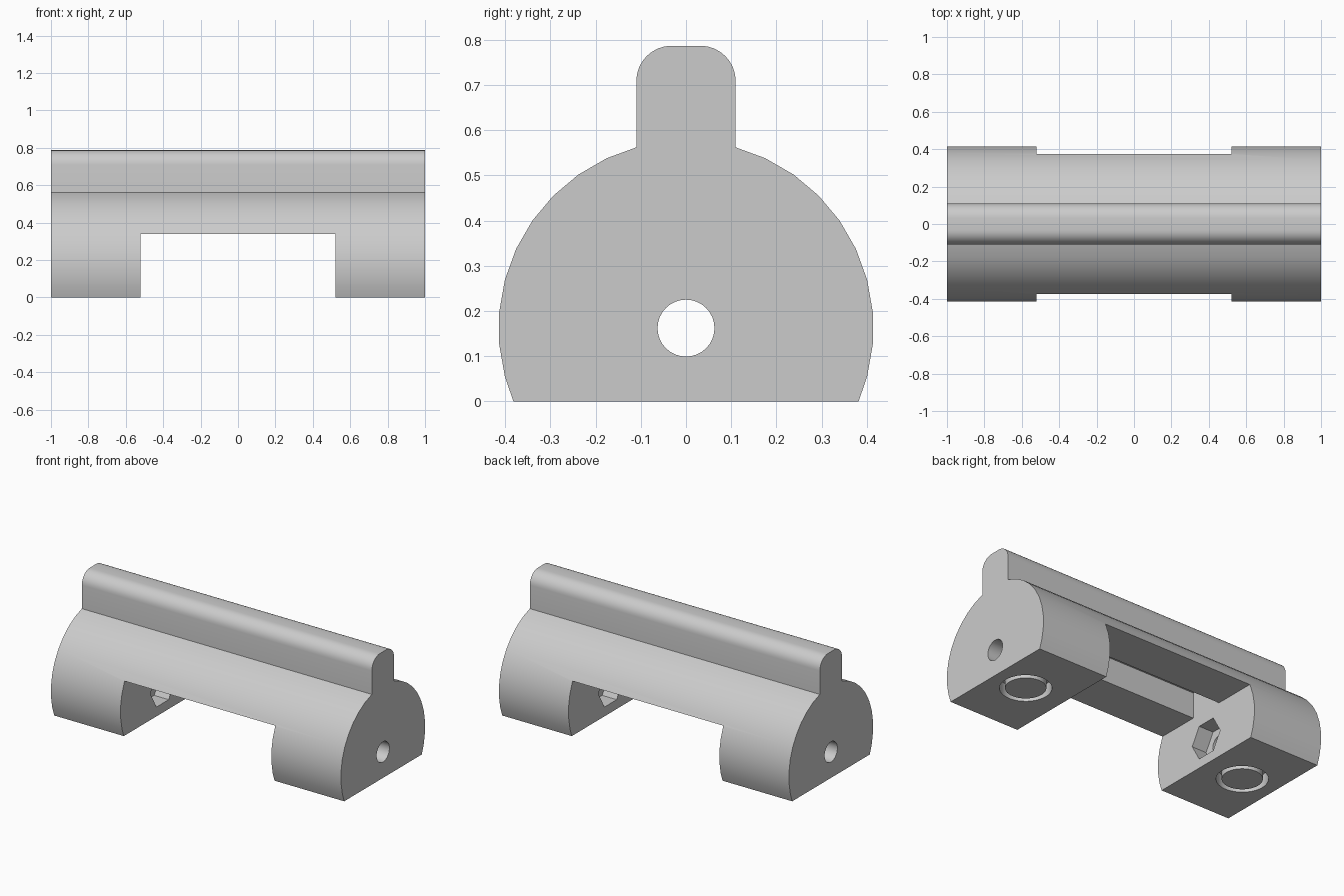
import bpy, bmesh
from math import sin, cos, pi, radians

old = bpy.data.objects.get("Cube")
if old:
    bpy.data.objects.remove(old, do_unlink=True)

grey = bpy.data.materials.new("light_grey")
grey.use_nodes = True
COLOUR = (0.6, 0.6, 0.6, 1)
grey.diffuse_color = COLOUR
grey.node_tree.nodes["Principled BSDF"].inputs["Base Color"].default_value = COLOUR

AXIS_Z = 0.162      # centre of the round body and of the bolt hole
RADIUS = 0.415
RIB = 0.11          # half width of the rib
TOP = 0.787
SLOT = 0.52         # half length of the underside opening


def circle(r, n, start=0.0, cy=0.0, cz=0.0):
    return [(cy + r * cos(start + 2 * pi * i / n), cz + r * sin(start + 2 * pi * i / n))
            for i in range(n)]


def extrude(name, loops, x0, x1):
    """Prism along x from one outline in y, z."""
    bm = bmesh.new()
    face = bm.faces.new([bm.verts.new((x0, y, z)) for y, z in loops])
    res = bmesh.ops.extrude_face_region(bm, geom=[face])
    verts = [v for v in res["geom"] if isinstance(v, bmesh.types.BMVert)]
    bmesh.ops.translate(bm, verts=verts, vec=(x1 - x0, 0, 0))
    return finish(name, bm)


def tube(name, x, outer, inner, z0, z1, n=48):
    """Upright ring with a rectangular section."""
    bm = bmesh.new()
    rings = [[bm.verts.new((x + a, b, z)) for a, b in circle(r, n)]
             for r, z in ((outer, z0), (outer, z1), (inner, z1), (inner, z0))]
    for k in range(4):
        a, b = rings[k], rings[(k + 1) % 4]
        for i in range(n):
            j = (i + 1) % n
            bm.faces.new((a[i], a[j], b[j], b[i]))
    return finish(name, bm)


def finish(name, bm):
    bmesh.ops.recalc_face_normals(bm, faces=bm.faces)
    mesh = bpy.data.meshes.new(name)
    bm.to_mesh(mesh)
    bm.free()
    mesh.materials.append(grey)
    obj = bpy.data.objects.new(name, mesh)
    bpy.context.collection.objects.link(obj)
    return obj


# Half outline: flat foot, round flank, rib side, rounded rib top
half = [((RADIUS ** 2 - AXIS_Z ** 2) ** 0.5, 0.0)]
for deg in range(-15, 70, 10):
    a = radians(deg)
    half.append((RADIUS * cos(a), AXIS_Z + RADIUS * sin(a)))
half.append((RIB, AXIS_Z + (RADIUS ** 2 - RIB ** 2) ** 0.5))
ROUND = 0.078
for i in range(9):
    a = pi / 2 * i / 8
    half.append((RIB - ROUND + ROUND * cos(a), TOP - ROUND + ROUND * sin(a)))
body = extrude("bracket_body", half + [(-y, z) for y, z in reversed(half)], -1, 1)

# Underside opening with a narrow groove above it
step = [(0.6, -0.2), (0.6, 0.34), (RIB, 0.34), (RIB, 0.5)]
cutters = [extrude("underside_cutter", step + [(-y, z) for y, z in reversed(step)], -SLOT, SLOT)]

# Bolt hole through both feet
cutters.append(extrude("bolt_hole_cutter", circle(0.063, 32, cz=AXIS_Z), -1.2, 1.2))

# Hexagonal nut recesses and ring grooves, one pair per foot
for side, s in (("left", 1), ("right", -1)):
    cutters.append(extrude(side + "_nut_cutter", circle(0.12, 6, cz=AXIS_Z), s * 0.4, s * 0.62))
    cutters.append(tube(side + "_ring_cutter", s * 0.78, 0.145, 0.114, -0.1, 0.08))

for c in cutters:
    c.hide_render = True
    mod = body.modifiers.new(c.name, "BOOLEAN")
    mod.operation = "DIFFERENCE"
    mod.solver = "EXACT"
    mod.object = c

# Apply the cuts, drop the cutters, smooth the rounded faces
bpy.ops.object.select_all(action="DESELECT")
body.select_set(True)
bpy.context.view_layer.objects.active = body
for mod in list(body.modifiers):
    bpy.ops.object.modifier_apply(modifier=mod.name)
for c in cutters:
    bpy.data.objects.remove(c, do_unlink=True)
bpy.ops.object.shade_smooth_by_angle(angle=radians(25))
